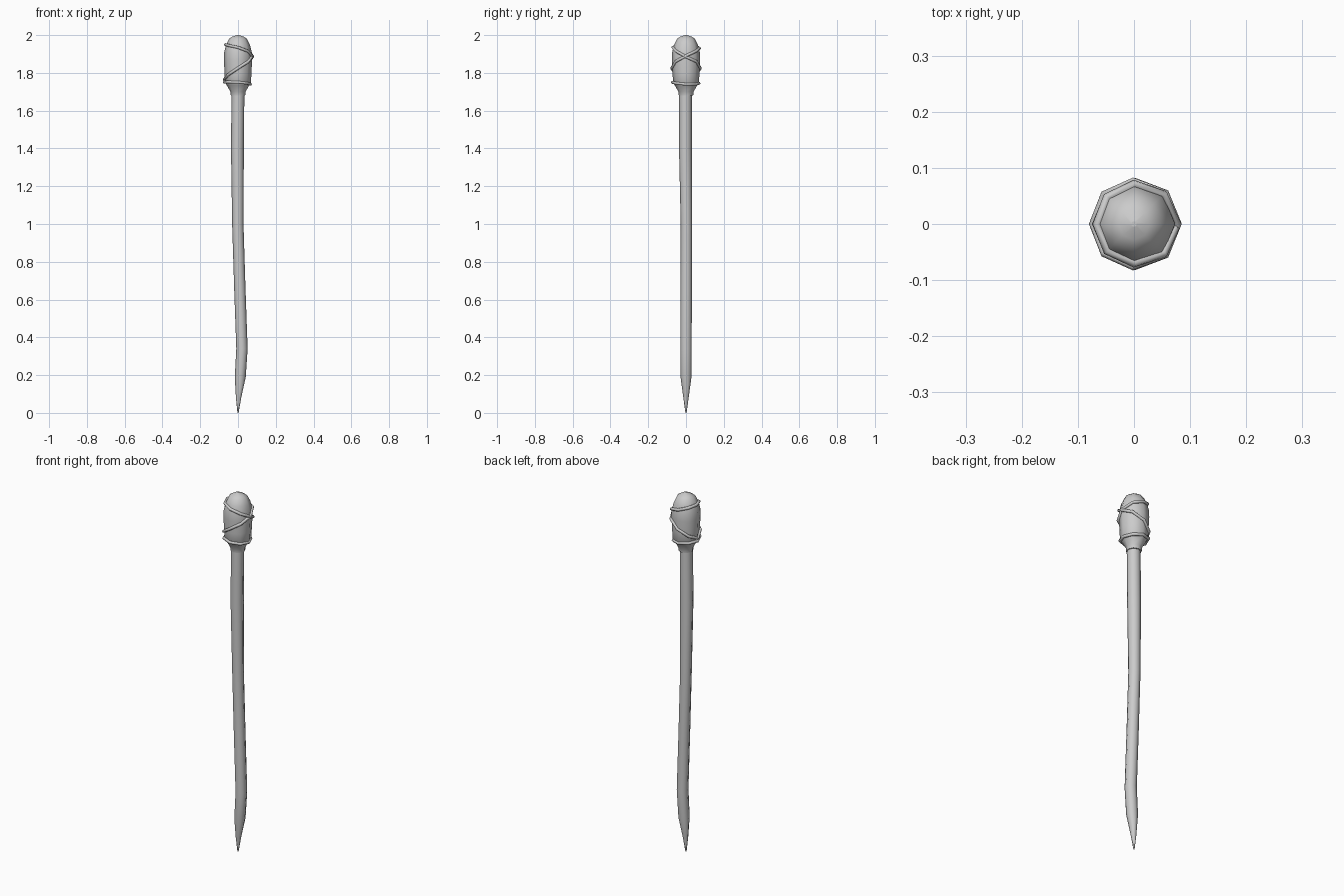
import bpy, bmesh, math

if "Cube" in bpy.data.objects:
    bpy.data.objects.remove(bpy.data.objects["Cube"])

SIDES = 8


def loft(name, rings, cap_top=True):
    """Stack octagonal rings given as (z, radius, centre_x, centre_y)."""
    bm = bmesh.new()
    loops = []
    for z, r, cx, cy in rings:
        loops.append([bm.verts.new((cx + r * math.cos(i * math.tau / SIDES),
                                    cy + r * math.sin(i * math.tau / SIDES), z))
                      for i in range(SIDES)])
    for a, b in zip(loops, loops[1:]):
        for i in range(SIDES):
            j = (i + 1) % SIDES
            bm.faces.new((a[i], a[j], b[j], b[i]))
    bm.faces.new(loops[0][::-1])
    bm.faces.new(loops[-1])
    mesh = bpy.data.meshes.new(name)
    bm.to_mesh(mesh)
    bm.free()
    for p in mesh.polygons:
        p.use_smooth = len(p.vertices) == 4
    obj = bpy.data.objects.new(name, mesh)
    bpy.context.collection.objects.link(obj)
    return obj


# Slightly crooked pole sharpened to a point
loft("shaft", [(0, .003, 0, 0), (.08, .014, .003, 0), (.19, .029, .012, 0),
               (.34, .030, .021, 0), (.65, .030, .010, .001),
               (1.0, .030, -.001, .002), (1.4, .034, -.003, -.003),
               (1.72, .034, 0, -.003)])

# Bulging cloth head
HEAD = [(1.68, .038), (1.70, .040), (1.735, .060), (1.75, .069), (1.80, .071),
        (1.87, .075), (1.91, .073), (1.95, .063), (1.98, .048), (1.993, .028), (2.0, .005)]
loft("cloth_head", [(z, r, 0, 0) for z, r in HEAD])


def head_radius(z):
    for (z0, r0), (z1, r1) in zip(HEAD, HEAD[1:]):
        if z <= z1:
            return r0 + (r1 - r0) * (z - z0) / (z1 - z0)
    return HEAD[-1][1]


def rope(name, heights):
    """Closed cord over the head, one point per 45 degrees, starting at -x."""
    curve = bpy.data.curves.new(name, 'CURVE')
    curve.dimensions = '3D'
    curve.bevel_depth = .008
    curve.bevel_resolution = 1
    sp = curve.splines.new('POLY')
    sp.points.add(len(heights) - 1)
    sp.use_cyclic_u = True
    for k, (p, z) in enumerate(zip(sp.points, heights)):
        a = math.pi + k * math.tau / SIDES
        r = head_radius(z) + .003
        p.co = (r * math.cos(a), r * math.sin(a), z, 1)
    obj = bpy.data.objects.new(name, curve)
    bpy.context.collection.objects.link(obj)


# Lower binding, then a cord that climbs once round and crosses itself coming down
rope("lower_cord", [1.75, 1.752, 1.75, 1.745, 1.74, 1.74, 1.745, 1.75])
rope("cross_cord", [1.765, 1.79, 1.825, 1.86, 1.89, 1.915, 1.93, 1.945,
                    1.95, 1.945, 1.935, 1.915, 1.885, 1.86, 1.825, 1.79])
